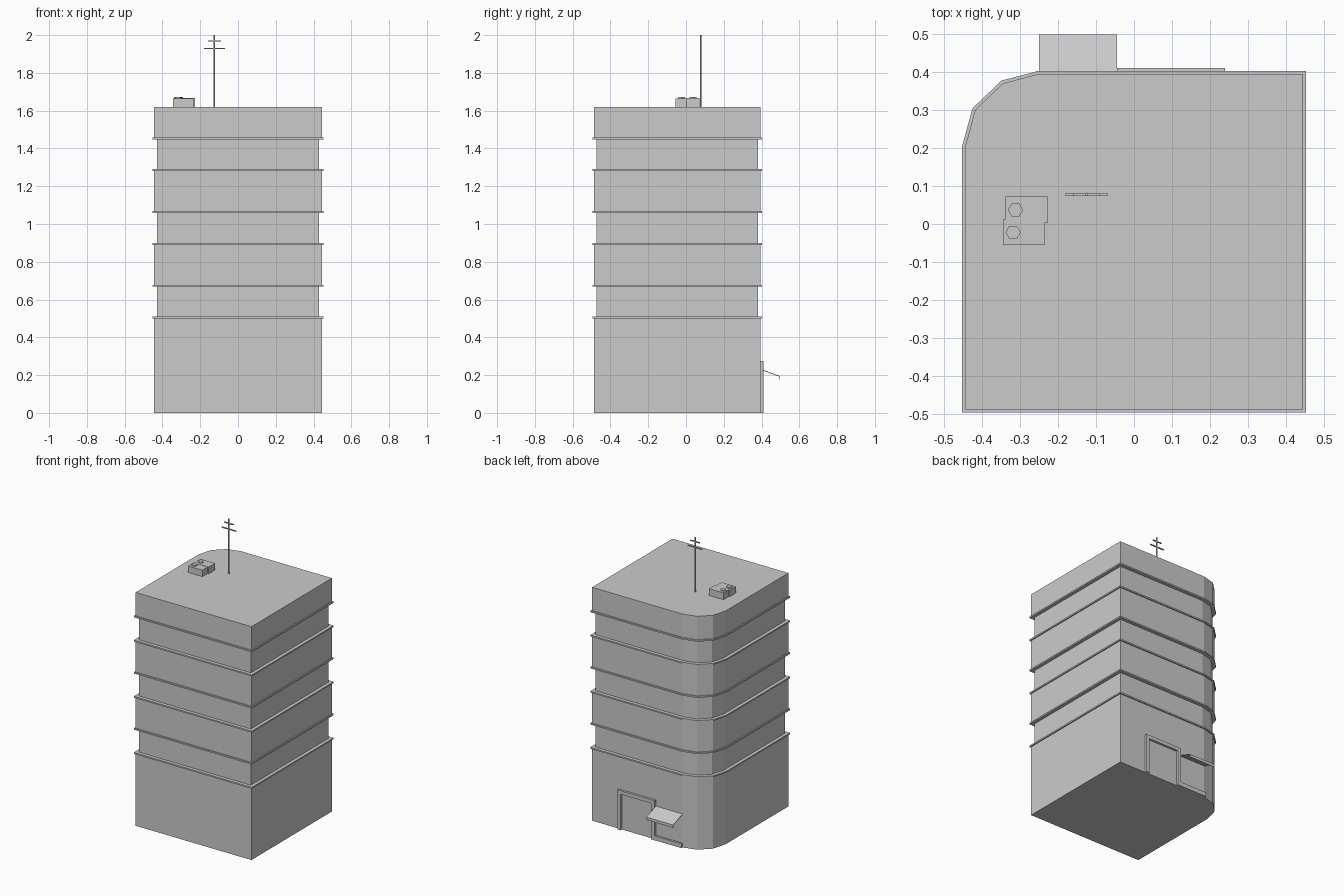
import bpy, bmesh, math
from mathutils import Vector

if "Cube" in bpy.data.objects:
    bpy.data.objects.remove(bpy.data.objects["Cube"])

grey = bpy.data.materials.new("plain grey")
grey.diffuse_color = (0.6, 0.6, 0.6, 1)
grey.use_nodes = True
grey.node_tree.nodes["Principled BSDF"].inputs["Base Color"].default_value = grey.diffuse_color


def finish(name, bm):
    bmesh.ops.recalc_face_normals(bm, faces=bm.faces)
    me = bpy.data.meshes.new(name)
    bm.to_mesh(me)
    bm.free()
    me.materials.append(grey)
    ob = bpy.data.objects.new(name, me)
    bpy.context.collection.objects.link(ob)
    return ob


def box(name, x0, x1, y0, y1, z0, z1):
    bm = bmesh.new()
    bmesh.ops.create_cube(bm, size=1)
    for v in bm.verts:
        v.co = ((x0 + x1) / 2 + v.co.x * (x1 - x0),
                (y0 + y1) / 2 + v.co.y * (y1 - y0),
                (z0 + z1) / 2 + v.co.z * (z1 - z0))
    return finish(name, bm)


def cylinder(name, x, y, z0, z1, r, sides):
    bm = bmesh.new()
    bmesh.ops.create_cone(bm, cap_ends=True, segments=sides, radius1=r, radius2=r, depth=z1 - z0)
    for v in bm.verts:
        v.co += Vector((x, y, (z0 + z1) / 2))
    return finish(name, bm)


# Footprint, counter-clockwise, with one faceted round corner at the back left
PLAN = [Vector(p) for p in ((.445, -.488), (.445, .395), (-.25, .395),
                            (-.345, .37), (-.418, .3), (-.445, .2), (-.445, -.488))]


def plan_offset(d):
    out = []
    for i, p in enumerate(PLAN):
        a = (p - PLAN[i - 1]).normalized()
        b = (PLAN[(i + 1) % len(PLAN)] - p).normalized()
        na, nb = Vector((a.y, -a.x)), Vector((b.y, -b.x))
        out.append(p + (na + nb) * d / (1 + na.dot(nb)))
    return out


# Tower: stacked outlines as (offset, height), with recessed floors and thin ledges
IN, LEDGE, T = -.015, .008, .01
levels = [(0, 0)]
for z in (.505, .895, 1.285):
    levels += [(0, z - T / 2), (LEDGE, z - T / 2), (LEDGE, z + T / 2), (IN, z + T / 2)]
    z += .168
    levels += [(IN, z - T / 2), (LEDGE, z - T / 2), (LEDGE, z + T / 2), (0, z + T / 2)]
levels.append((0, 1.62))
bm = bmesh.new()
rings = [[bm.verts.new((p.x, p.y, z)) for p in plan_offset(d)] for d, z in levels]
n = len(PLAN)
for lo, hi in zip(rings, rings[1:]):
    for i in range(n):
        j = (i + 1) % n
        bm.faces.new((lo[i], lo[j], hi[j], hi[i]))
bm.faces.new(rings[0][::-1])
bm.faces.new(rings[-1])
finish("tower", bm)

# Door frame on the back wall
box("door_jamb_left", .215, .24, .39, .41, 0, .275)
box("door_jamb_right", -.045, -.02, .39, .41, 0, .275)
box("door_lintel", -.02, .215, .39, .41, .25, .275)

# Shop plinth and sloping awning with a hanging front flap
box("shop_plinth", -.25, -.045, .385, .408, 0, .03)
bm = bmesh.new()
section = [(.39, .234), (.498, .195), (.498, .175), (.495, .175), (.495, .192), (.39, .230)]
ends = [[bm.verts.new((x, y, z)) for y, z in section] for x in (-.25, -.045)]
for i in range(len(section)):
    j = (i + 1) % len(section)
    bm.faces.new((ends[0][i], ends[0][j], ends[1][j], ends[1][i]))
for e in ends:
    bm.faces.new(e)
finish("awning", bm)

# Rooftop cooling units with hexagonal fans
box("cooling_unit_back", -.338, -.227, .003, .072, 1.615, 1.667)
box("cooling_unit_front", -.345, -.235, -.055, .013, 1.615, 1.665)
for name, x, y in (("fan_back", -.312, .037), ("fan_front", -.318, -.022)):
    fan = cylinder(name, 0, 0, 1.66, 1.673, .02, 6)
    fan.location = (x, y, 0)
    fan.rotation_euler.z = math.radians(30 if abs(fan.data.vertices[0].co.x) < .001 else 0)

# Antenna
cylinder("antenna_mast", -.125, .078, 1.615, 2.0, .005, 6)
box("antenna_bar_low", -.18, -.07, .074, .082, 1.926, 1.932)
box("antenna_bar_high", -.16, -.09, .074, .082, 1.966, 1.972)
